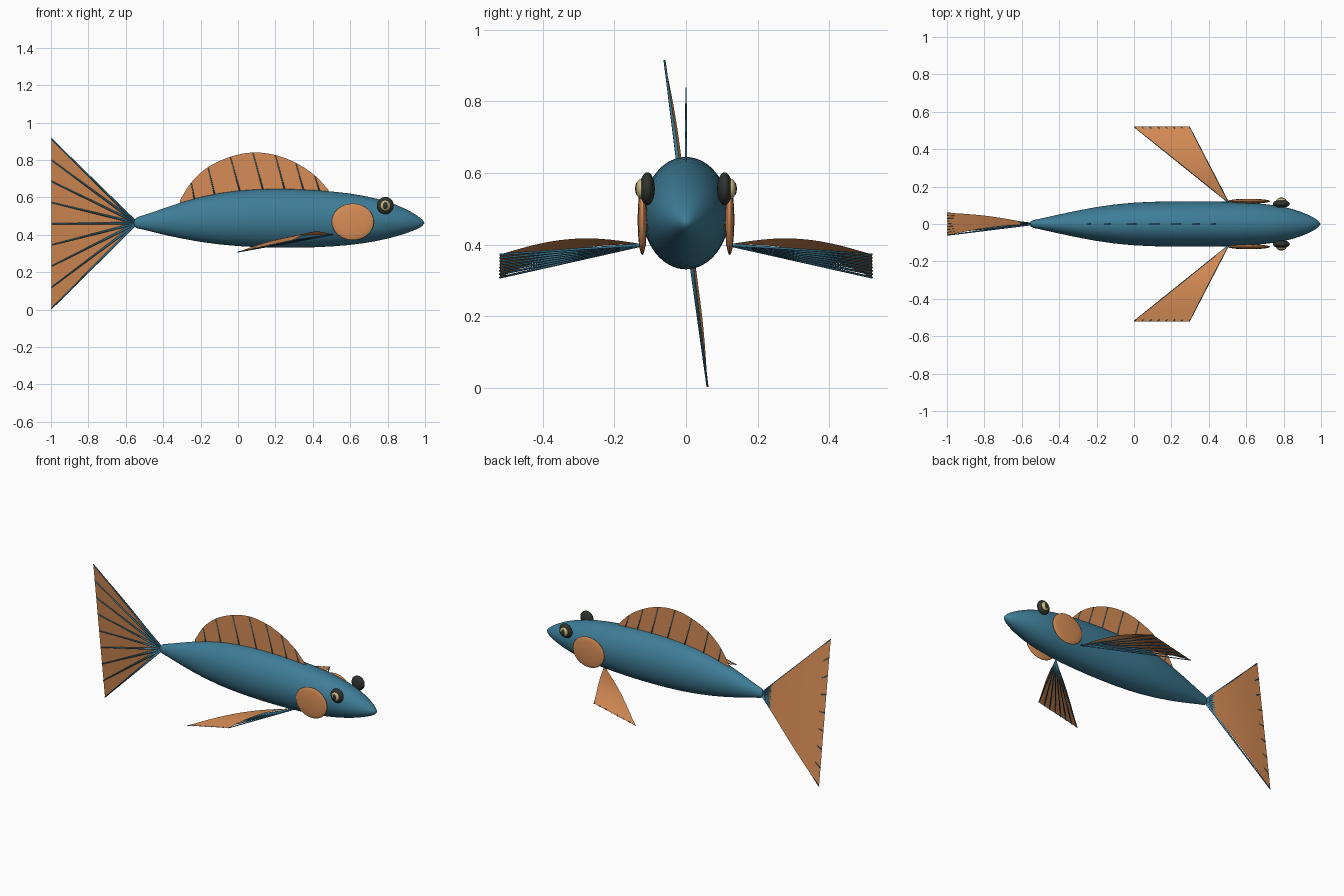
import bpy, bmesh, math
from mathutils import Vector

if "Cube" in bpy.data.objects:
    bpy.data.objects.remove(bpy.data.objects["Cube"])


def material(name, rgb):
    m = bpy.data.materials.new(name)
    m.diffuse_color = (*rgb, 1)
    m.use_nodes = True
    m.node_tree.nodes["Principled BSDF"].inputs["Base Color"].default_value = m.diffuse_color
    return m


BLUE = material("body blue", (0.048, 0.205, 0.31))
ORANGE = material("fin orange", (0.68, 0.265, 0.092))
DARK = material("eye dark", (0.028, 0.034, 0.026))
CREAM = material("iris cream", (0.60, 0.48, 0.22))


def finish(name, bm, mat, smooth=True):
    bmesh.ops.recalc_face_normals(bm, faces=bm.faces)
    me = bpy.data.meshes.new(name)
    bm.to_mesh(me)
    bm.free()
    me.materials.append(mat)
    ob = bpy.data.objects.new(name, me)
    bpy.context.collection.objects.link(ob)
    for p in me.polygons:
        p.use_smooth = smooth
    return ob


def ellipsoid(name, loc, radii, mat):
    bm = bmesh.new()
    bmesh.ops.create_uvsphere(bm, u_segments=32, v_segments=16, radius=1)
    for v in bm.verts:
        v.co = Vector([c * r + o for c, r, o in zip(v.co, radii, loc)])
    return finish(name, bm, mat)


def rays(name, pairs, r0, r1):
    """Tapered fin rays, each from a root to a tip."""
    bm = bmesh.new()
    for a, b in pairs:
        a, b = Vector(a), Vector(b)
        d = b - a
        geo = bmesh.ops.create_cone(bm, cap_ends=True, segments=6, radius1=r0,
                                    radius2=r1, depth=d.length)
        rot = d.to_track_quat('Z', 'Y')
        for v in geo['verts']:
            v.co = rot @ v.co + (a + b) / 2
    return finish(name, bm, BLUE)


def fan_web(name, root, tip_a, tip_b, bulge, nu=12, nv=12):
    """Fan-shaped web between a root point and a tip edge, bulging midway."""
    root, tip_a, tip_b = Vector(root), Vector(tip_a), Vector(tip_b)
    bm = bmesh.new()
    apex = bm.verts.new(root)
    rows = []
    for i in range(1, nu + 1):
        t = i / nu
        rows.append([bm.verts.new(root.lerp(tip_a.lerp(tip_b, j / nv), t)
                                  + Vector(bulge) * math.sin(math.pi * t))
                     for j in range(nv + 1)])
    for j in range(nv):
        bm.faces.new((apex, rows[0][j], rows[0][j + 1]))
        for a, b in zip(rows, rows[1:]):
            bm.faces.new((a[j], b[j], b[j + 1], a[j + 1]))
    return finish(name, bm, ORANGE)


def fan_rays(name, root, tip_a, tip_b, count, r0, r1):
    a, b = Vector(tip_a), Vector(tip_b)
    return rays(name, [(root, a.lerp(b, i / (count - 1))) for i in range(count)], r0, r1)


# Body: elliptical sections (x, bottom z, top z, half width)
SECTIONS = [(-0.555, 0.445, 0.48, 0.012), (-0.54, 0.432, 0.496, 0.022),
            (-0.51, 0.43, 0.502, 0.026), (-0.4, 0.399, 0.541, 0.052),
            (-0.2, 0.358, 0.608, 0.094), (0.0, 0.336, 0.640, 0.118),
            (0.2, 0.329, 0.648, 0.122), (0.4, 0.330, 0.642, 0.122),
            (0.6, 0.342, 0.624, 0.118), (0.75, 0.366, 0.594, 0.103),
            (0.85, 0.391, 0.561, 0.082), (0.93, 0.418, 0.522, 0.052),
            (0.98, 0.440, 0.488, 0.024)]
SIDES = 32
bm = bmesh.new()
rings = []
for x, lo, hi, w in SECTIONS:
    rings.append([bm.verts.new((x, w * math.cos(a),
                                (lo + hi) / 2 + (hi - lo) / 2 * math.sin(a)))
                  for a in (2 * math.pi * k / SIDES for k in range(SIDES))])
for a, b in zip(rings, rings[1:]):
    for k in range(SIDES):
        n = (k + 1) % SIDES
        bm.faces.new((a[k], a[n], b[n], b[k]))
for ring, x in ((rings[0], -0.557), (rings[-1], 1.0)):
    tip = bm.verts.new((x, 0, 0.463))
    for k in range(SIDES):
        bm.faces.new((ring[k], ring[(k + 1) % SIDES], tip))
body = finish("body", bm, BLUE)
sub = body.modifiers.new("smooth", 'SUBSURF')
sub.levels = sub.render_levels = 1

# Tail fin: slightly twisted fan
tail = ((-0.54, 0, 0.462), (-0.998, -0.06, 0.914), (-0.998, 0.06, 0.004))
fan_web("tail_fin", *tail, (0, 0.011, 0))
fan_rays("tail_rays", *tail, 9, 0.007, 0.003)

# Dorsal fin: arched sheet with leaning rays
ARCH = [(-0.31, 0.585), (-0.25, 0.68), (-0.16, 0.762), (-0.04, 0.817), (0.08, 0.84),
        (0.20, 0.826), (0.31, 0.784), (0.41, 0.718), (0.485, 0.638)]


def smooth_arch(steps=4):
    """Catmull-Rom curve through the arch points."""
    p = [Vector(q) for q in ARCH]
    p = [2 * p[0] - p[1]] + p + [2 * p[-1] - p[-2]]
    out = []
    for i in range(1, len(p) - 2):
        a, b, c, d = p[i - 1:i + 3]
        for s in range(steps):
            t = s / steps
            out.append(0.5 * (2 * b + (c - a) * t + (2 * a - 5 * b + 4 * c - d) * t * t
                              + (3 * b - a - 3 * c + d) * t ** 3))
    return out + [p[-2]]


def dorsal_base(x):
    return 0.565 + 0.06 * min(1, max(0, (x + 0.31) / 0.31))


bm = bmesh.new()
strip = [(bm.verts.new((q.x, 0, q.y)), bm.verts.new((q.x, 0, dorsal_base(q.x))))
         for q in smooth_arch()]
for (a, b), (c, d) in zip(strip, strip[1:]):
    bm.faces.new((a, b, d, c))
finish("dorsal_fin", bm, ORANGE, smooth=False)
pairs = []
for x, z in ARCH[1:-1]:
    base_x = x + 0.24 * (z - 0.6)
    pairs.append(((base_x, 0, dorsal_base(base_x)), (x, 0, z - 0.002)))
rays("dorsal_rays", pairs, 0.004, 0.002)

# Paired parts on both sides
for s, side in ((-1, "right"), (1, "left")):
    # Swept side fin with rays underneath
    fin = ((0.505, s * 0.115, 0.40), (0.296, s * 0.52, 0.372), (0.0, s * 0.52, 0.308))
    fan_web(side + "_side_fin", *fin, (0, 0, 0.03))
    fan_rays(side + "_side_fin_rays", *fin, 8, 0.004, 0.003)
    # Gill cover
    ellipsoid(side + "_gill_cover", (0.614, s * 0.122, 0.469), (0.113, 0.013, 0.098), ORANGE)
    # Eye
    ellipsoid(side + "_eye", (0.788, s * 0.108, 0.556), (0.045, 0.021, 0.046), DARK)
    ellipsoid(side + "_iris", (0.788, s * 0.125, 0.556), (0.027, 0.015, 0.028), CREAM)
    ellipsoid(side + "_pupil", (0.788, s * 0.134, 0.556), (0.015, 0.008, 0.020), DARK)
